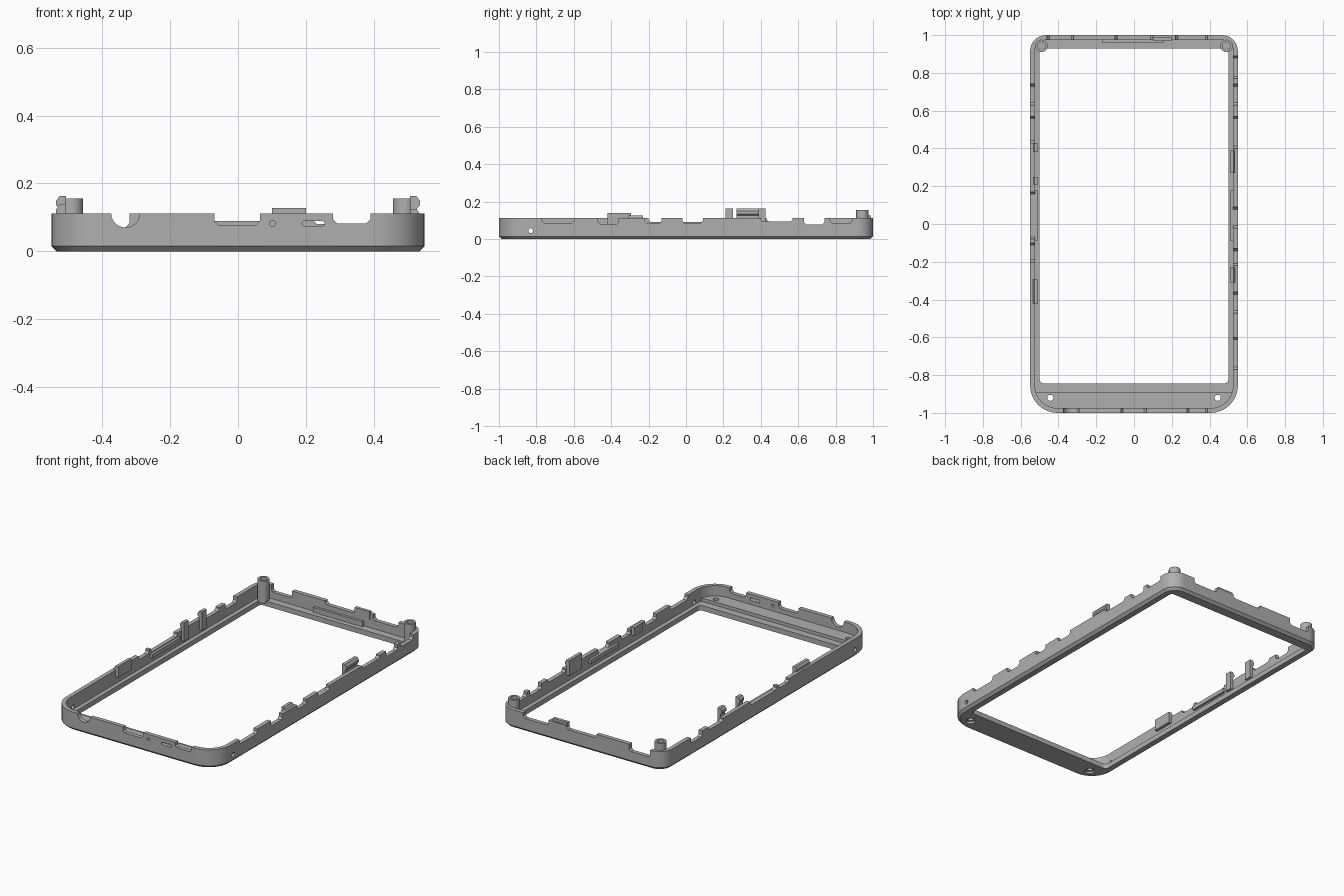
import bpy, bmesh
from math import cos, sin, pi
from mathutils import Vector

if "Cube" in bpy.data.objects:
    bpy.data.objects.remove(bpy.data.objects["Cube"], do_unlink=True)

grey = bpy.data.materials.new("plain grey")
grey.use_nodes = True
colour = (0.43, 0.43, 0.43, 1)
grey.diffuse_color = colour
grey.node_tree.nodes["Principled BSDF"].inputs["Base Color"].default_value = colour

RIM = 0.112
LEDGE = 0.03


def make(name, bm):
    bmesh.ops.recalc_face_normals(bm, faces=bm.faces)
    mesh = bpy.data.meshes.new(name)
    bm.to_mesh(mesh)
    bm.free()
    mesh.materials.append(grey)
    ob = bpy.data.objects.new(name, mesh)
    bpy.context.collection.objects.link(ob)
    return ob


def loft(bm, loops, closed=False):
    rings = [[bm.verts.new(p) for p in loop] for loop in loops]
    n = len(rings[0])
    pairs = list(zip(rings, rings[1:]))
    if closed:
        pairs.append((rings[-1], rings[0]))
    else:
        bm.faces.new(rings[0])
        bm.faces.new(rings[-1])
    for a, b in pairs:
        for i in range(n):
            j = (i + 1) % n
            bm.faces.new((a[i], a[j], b[j], b[i]))


def outline(half, front, back, r_front, r_back, z, steps=10):
    """Rounded rectangle with its own corner radius at each end."""
    pts = []
    corners = [(1, back, r_back), (-1, back, r_back), (-1, front, r_front), (1, front, r_front)]
    for k, (sx, y, r) in enumerate(corners):
        cx = sx * (half - r)
        cy = y - r if k < 2 else y + r
        for i in range(steps + 1):
            a = (k + i / steps) * pi / 2
            pts.append((cx + r * cos(a), cy + r * sin(a), z))
    return pts


def prism(bm, pts, direction):
    d = Vector(direction)
    loft(bm, [[Vector(p) for p in pts], [Vector(p) + d for p in pts]])


def tube_cut(bm, centre, axis, length, r, stretch=0.0, n=20):
    """Round or slotted cutter along one axis."""
    axis, c = Vector(axis), Vector(centre)
    u = Vector((1, 0, 0)) if abs(axis.x) < 0.5 else Vector((0, 1, 0))
    v = axis.cross(u)
    pts = []
    for i in range(n):
        a = (i + 0.5) * 2 * pi / n
        s = stretch if cos(a) > 0 else -stretch
        pts.append(c - axis * length / 2 + u * (r * cos(a) + s) + v * r * sin(a))
    prism(bm, pts, axis * length)


def box(name, x, y, z):
    bm = bmesh.new()
    pts = [(x[0], y[0], z[0]), (x[1], y[0], z[0]), (x[1], y[1], z[0]), (x[0], y[1], z[0])]
    prism(bm, pts, (0, 0, z[1] - z[0]))
    return make(name, bm)


def cut(target, bm, name):
    cutter = make(name, bm)
    cutter.hide_render = True
    mod = target.modifiers.new(name, "BOOLEAN")
    mod.object = cutter
    mod.operation = "DIFFERENCE"
    mod.solver = "EXACT"
    bpy.context.view_layer.objects.active = target
    bpy.ops.object.modifier_apply(modifier=mod.name)
    bpy.data.objects.remove(cutter, do_unlink=True)


# Rounded frame: chamfered foot, thin wall, inner ledge and opening
bm = bmesh.new()
loft(bm, [
    outline(0.535, -0.985, 0.985, 0.13, 0.07, 0),
    outline(0.55, -1, 1, 0.145, 0.085, 0.015),
    outline(0.55, -1, 1, 0.145, 0.085, RIM),
    outline(0.525, -0.975, 0.975, 0.12, 0.06, RIM),
    outline(0.525, -0.975, 0.975, 0.12, 0.06, LEDGE),
    outline(0.50, -0.845, 0.93, 0.025, 0.012, LEDGE),
    outline(0.50, -0.845, 0.93, 0.025, 0.012, 0),
], closed=True)
frame = make("frame", bm)

# Raised shelf across the front end, following the rounded wall
bm = bmesh.new()
shelf_loops = []
for z in (LEDGE - 0.005, 0.05):
    ring = outline(0.53, -0.98, 0.98, 0.125, 0.06, z)
    shelf_loops.append([(x, min(y, -0.89), z) for x, y, z in ring if y < -0.8])
    half = shelf_loops[-1]
    half.insert(0, (-0.53, -0.89, z))
    half.append((0.53, -0.89, z))
    shelf_loops[-1] = [p for i, p in enumerate(half) if i == 0 or p != half[i - 1]]
loft(bm, shelf_loops)
shelf = make("front_shelf", bm)


# Notches in the rim, with sloping lower corners
def notch(bm, wall, a, b, depth_z, slope=0.012):
    profile = [(a, 0.2), (a, depth_z + slope), (a + slope, depth_z),
               (b - slope, depth_z), (b, depth_z + slope), (b, 0.2)]
    if wall in ("left", "right"):
        x = -0.6 if wall == "right" else 0.515
        prism(bm, [(x, p, z) for p, z in profile], (0.085, 0, 0))
    else:
        y = -1.05 if wall == "front" else 0.965
        prism(bm, [(p, y, z) for p, z in profile], (0, 0.085, 0))


bm = bmesh.new()
notches = {
    "left": [(-0.77, -0.60, 0.085), (-0.47, -0.36, 0.080), (-0.22, -0.13, 0.085),
             (-0.02, 0.09, 0.085), (0.40, 0.57, 0.093), (0.63, 0.74, 0.078),
             (0.77, 0.89, 0.085)],
    "right": [(-0.20, -0.10, 0.09), (-0.08, 0.17, 0.09), (0.43, 0.57, 0.093),
              (0.63, 0.74, 0.078)],
    "front": [(-0.07, 0.065, 0.078), (0.28, 0.39, 0.082)],
    "back": [(-0.46, -0.32, 0.07), (-0.10, 0.10, 0.09), (0.22, 0.39, 0.08)],
}
for wall, spans in notches.items():
    for a, b, z in spans:
        notch(bm, wall, a, b, z)

# Round socket notch, small port and slot in the front wall
arc = [(-0.332 + 0.042 * cos(pi + i * pi / 12), 0.112 + 0.042 * sin(pi + i * pi / 12))
       for i in range(13)]
prism(bm, [(x, -1.05, z) for x, z in [(-0.374, 0.2)] + arc + [(-0.29, 0.2)]], (0, 0.085, 0))
tube_cut(bm, (0.102, -1, 0.082), (0, 1, 0), 0.08, 0.009)
tube_cut(bm, (0.222, -1, 0.082), (0, 1, 0), 0.08, 0.008, 0.025)

# Small round holes in the side walls near the front
for side in (-1, 1):
    tube_cut(bm, (side * 0.54, -0.83, 0.045), (1, 0, 0), 0.06, 0.013)
cut(frame, bm, "rim_cutter")

# Screw holes through the front shelf, countersunk underneath
for target in (frame, shelf):
    bm = bmesh.new()
    for side in (-1, 1):
        tube_cut(bm, (side * 0.443, -0.92, 0.03), (0, 0, 1), 0.12, 0.016)
    cut(target, bm, "screw_cutter")
bm = bmesh.new()
for side in (-1, 1):
    tube_cut(bm, (side * 0.443, -0.92, 0), (0, 0, 1), 0.024, 0.028)
cut(frame, bm, "countersink_cutter")

# Hollow screw posts in the back corners
for name, side in (("left", 1), ("right", -1)):
    bm = bmesh.new()
    rings = []
    for r, z in ((0.033, 0.0), (0.033, 0.155), (0.02, 0.155), (0.02, 0.0)):
        rings.append([(side * 0.49 + r * cos(i * pi / 12), 0.943 + r * sin(i * pi / 12), z + 0.02 * (z == 0))
                      for i in range(24)])
    loft(bm, rings, closed=True)
    make(name + "_screw_post", bm)


# Snap clips: a thin blade on the wall with a hooked lip
def clip(name, side, y0, y1, low, top):
    profile = [(0.507, low), (0.528, low), (0.528, top - 0.036), (0.536, top - 0.028),
               (0.536, top - 0.014), (0.526, top), (0.507, top)]
    bm = bmesh.new()
    prism(bm, [(side * x, y0, z) for x, z in profile], (0, y1 - y0, 0))
    make(name, bm)


clip("left_tall_clip", 1, 0.27, 0.39, 0.07, 0.163)
clip("left_low_clip", 1, -0.31, -0.23, 0.075, 0.125)
clip("right_post_clip_front", -1, 0.21, 0.25, 0.05, 0.163)
clip("right_post_clip_back", -1, 0.38, 0.425, 0.05, 0.163)
clip("right_low_clip", -1, -0.42, -0.295, 0.07, 0.138)

# Retaining bars along the inner walls
for name, side in (("left", 1), ("right", -1)):
    box(name + "_inner_bar", sorted((side * 0.51, side * 0.528)), (-0.09, 0.18), (0.06, 0.085))
box("back_inner_bar", (-0.17, 0.16), (0.96, 0.978), (LEDGE - 0.004, 0.06))
box("back_clip", (0.10, 0.20), (0.972, 0.99), (0.08, 0.127))

# Smooth the rounded corners and holes, keeping the edges sharp
bpy.ops.object.select_all(action="DESELECT")
for ob in bpy.context.collection.objects:
    if ob.type == "MESH" and grey.name in ob.data.materials:
        ob.select_set(True)
        bpy.context.view_layer.objects.active = ob
bpy.ops.object.shade_smooth_by_angle(angle=pi / 6)
